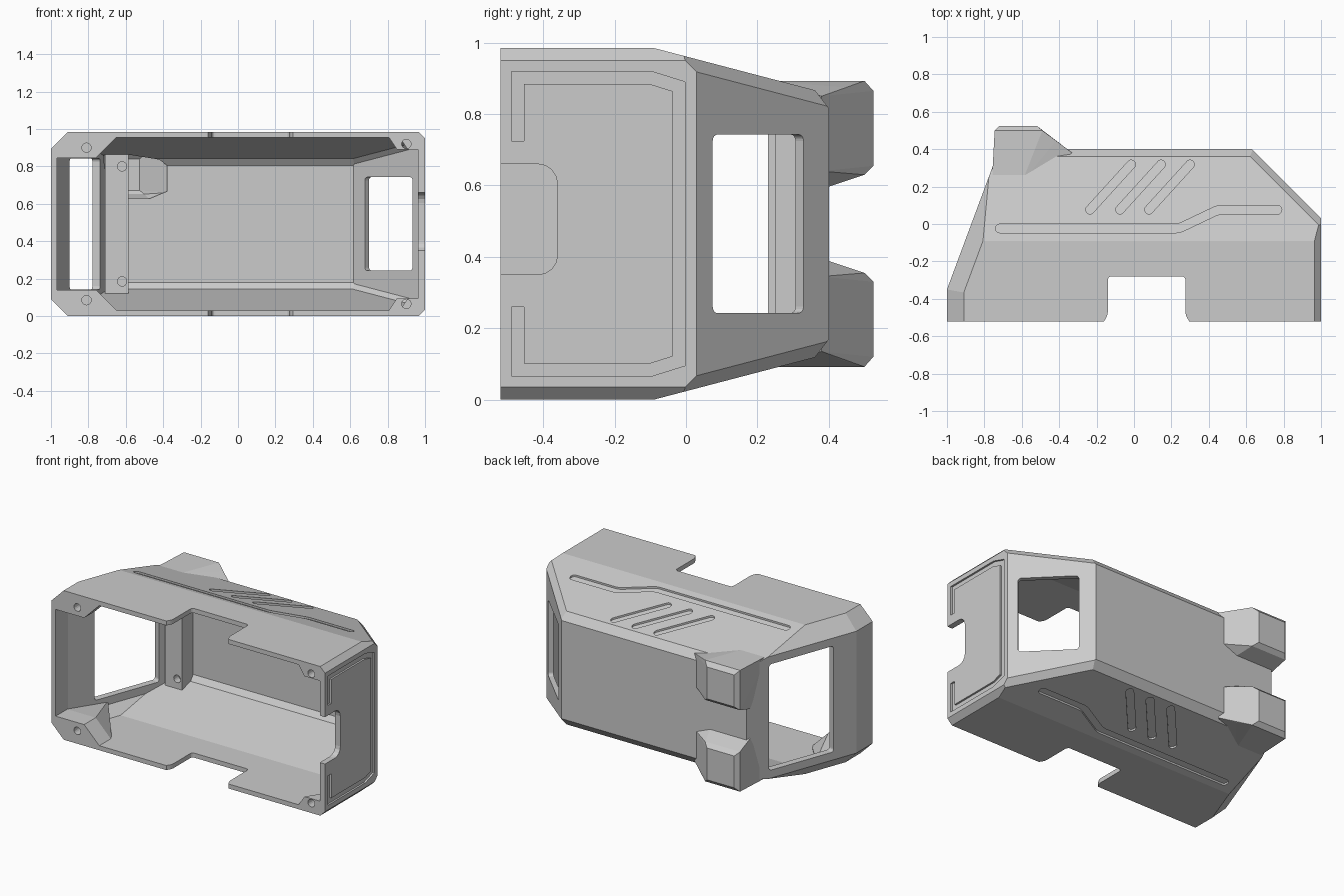
import bpy, bmesh, math
from mathutils import Matrix, Vector

if "Cube" in bpy.data.objects:
    bpy.data.objects.remove(bpy.data.objects["Cube"])

H, FRONT, BEND, SLOPE = 0.985, -0.52, -0.09, 0.262

grey = bpy.data.materials.new("plain grey")
grey.use_nodes = True
grey.diffuse_color = (0.6, 0.6, 0.6, 1)
grey.node_tree.nodes["Principled BSDF"].inputs["Base Color"].default_value = (0.6, 0.6, 0.6, 1)


def finish(name, bm):
    bmesh.ops.recalc_face_normals(bm, faces=bm.faces)
    mesh = bpy.data.meshes.new(name)
    bm.to_mesh(mesh)
    bm.free()
    mesh.materials.append(grey)
    ob = bpy.data.objects.new(name, mesh)
    bpy.context.collection.objects.link(ob)
    return ob


def combine(target, tool, operation):
    mod = target.modifiers.new(tool.name, 'BOOLEAN')
    mod.operation, mod.object, mod.solver = operation, tool, 'EXACT'
    bpy.context.view_layer.objects.active = target
    bpy.ops.object.modifier_apply(modifier=mod.name)
    bpy.data.objects.remove(tool)


def flip(bm):
    for v in bm.verts:
        v.co.z = H - v.co.z


def prism(name, pts, depth, matrix=Matrix(), r=0, slope=False, lower=False):
    """Extrude a 2D outline, optionally rounded, leaning on the sloped top."""
    bm = bmesh.new()
    face = bm.faces.new([bm.verts.new((x, y, 0)) for x, y in pts])
    if r:
        bmesh.ops.bevel(bm, geom=bm.verts[:], offset=r, segments=4,
                        profile=0.5, affect='VERTICES')
    out = bmesh.ops.extrude_face_region(bm, geom=bm.faces[:])
    for v in out["geom"]:
        if isinstance(v, bmesh.types.BMVert):
            v.co.z += depth
    bm.transform(matrix)
    if slope:
        for v in bm.verts:
            v.co.z += H - SLOPE * (v.co.y - BEND)
    if lower:
        flip(bm)
    return finish(name, bm)


def hull(name, pts, lower=False):
    bm = bmesh.new()
    for p in pts:
        bm.verts.new(p)
    out = bmesh.ops.convex_hull(bm, input=bm.verts[:])
    bmesh.ops.delete(bm, geom=list({v for v in out["geom_interior"]
                     if isinstance(v, bmesh.types.BMVert)}), context='VERTS')
    bmesh.ops.dissolve_limit(bm, angle_limit=0.01, verts=bm.verts[:], edges=bm.edges[:])
    if lower:
        flip(bm)
    return finish(name, bm)


def box(name, lo, hi):
    return hull(name, [(x, y, z) for x in (lo[0], hi[0])
                       for y in (lo[1], hi[1]) for z in (lo[2], hi[2])])


def stroke(path, width):
    """Outline of a constant width band along a path."""
    p = [Vector(q) for q in path]
    sides = ([], [])
    for i, q in enumerate(p):
        a = (q - p[i - 1]).normalized() if i else (p[1] - q).normalized()
        b = (p[i + 1] - q).normalized() if i < len(p) - 1 else a
        na, nb = Vector((-a.y, a.x)), Vector((-b.y, b.x))
        m = (na + nb) * (width / 2 / (1 + na.dot(nb)))
        sides[0].append(tuple(q + m))
        sides[1].append(tuple(q - m))
    return sides[0] + sides[1][::-1]


# Body planes: normal, distance, wall thickness
def plane(n, point, t):
    n = Vector(n).normalized()
    return n, n.dot(Vector(point)), t


def chamfer(a, b, leg):
    u = (a[0] * a[0].dot(b[0]) - b[0]).normalized()
    s = a[0] + b[0]
    n = s.normalized()
    return n, (a[1] + b[1]) / s.length + leg * n.dot(u), 0.032


left_wall = plane((1, 0, 0), (1, 0, 0), 0.038)
corner = plane((1, 1, 0), (1, 0.03, 0), 0.032)
back = plane((0, 1, 0), (0, 0.4, 0), 0.032)
slant = plane((-0.7, 0.26, 0), (-1, -0.35, 0), 0.045)
right_wall = plane((-1, 0, 0), (-1, 0, 0), 0.032)
planes = [left_wall, corner, back, slant, right_wall]
for s in (1, -1):
    z = H if s > 0 else 0
    flat = plane((0, 0, s), (0, 0, z), 0.03)
    ramp = plane((0, SLOPE, s), (0, BEND, z), 0.03)
    planes += [flat, ramp, chamfer(left_wall, flat, 0.035), chamfer(corner, ramp, 0.035),
               chamfer(back, ramp, 0.04), chamfer(slant, flat, 0.09),
               chamfer(right_wall, flat, 0.09)]


def body(name, front, inset):
    bm = bmesh.new()
    bmesh.ops.create_cube(bm, size=4)
    cuts = planes + [plane((0, -1, 0), (0, front, 0), 0)]
    for n, d, t in cuts:
        bmesh.ops.bisect_plane(bm, geom=bm.verts[:] + bm.edges[:] + bm.faces[:],
                               plane_co=n * (d - t * inset), plane_no=n, clear_outer=True)
        bmesh.ops.holes_fill(bm, edges=[e for e in bm.edges if e.is_boundary])
    return finish(name, bm)


shell = body("housing_shell", FRONT, 0)

# Rear lugs with hollow insides
lug = [(x, 0.525, z) for x in (-0.72, -0.52) for z in (0.655, 0.865)]
lug += [(x, 0.5, z) for x in (-0.745, -0.49) for z in (0.63, 0.893)]
lug += [(-0.42, 0.44, 0.65), (-0.42, 0.44, 0.875), (-0.735, 0.38, 0.59), (-0.45, 0.38, 0.59),
        (-0.33, 0.38, 0.64), (-0.33, 0.38, 0.85), (-0.76, 0.22, 0.893), (-0.6, 0.22, 0.893)]
centre = Vector((-0.55, 0.34, 0.74))
pocket = [centre + (Vector(p) - centre) * 0.8 for p in lug]
for low in (False, True):
    combine(shell, hull("lug", lug, low), 'UNION')
combine(shell, body("cavity", -1, 1), 'DIFFERENCE')
for low in (False, True):
    combine(shell, hull("lug_pocket", pocket, low), 'DIFFERENCE')

# Inner rib and tapered screw bosses
combine(shell, box("inner_rib", (-0.71, 0.25, 0.12), (-0.585, 0.385, 0.865)), 'UNION')
boss_left = [(x, FRONT, z) for x, z in ((0.8, 0.965), (0.85, 0.89), (0.98, 0.89), (0.98, 0.96))]
boss_left += [(0.97, -0.3, 0.95), (0.97, -0.3, 0.9)]
boss_right = [(x, y, z) for y in (FRONT, -0.4)
              for x, z in ((-0.64, 0.965), (-0.76, 0.845), (-0.98, 0.845), (-0.98, 0.9), (-0.91, 0.97))]
boss_right += [(-0.88, -0.1, 0.9), (-0.88, -0.1, 0.88)]
to_y = Matrix.Rotation(math.radians(90), 4, 'X')
circle = [(0.025 * math.cos(a * math.pi / 8), 0.025 * math.sin(a * math.pi / 8)) for a in range(16)]
for low in (False, True):
    for boss in (boss_left, boss_right):
        combine(shell, hull("screw_boss", boss, low), 'UNION')
    for x, z, y in ((-0.81, 0.9, -0.4), (0.9, 0.92, -0.42), (-0.62, 0.8, 0.3)):
        hole = prism("screw_hole", circle, 0.2, Matrix.Translation((x, y, z)) @ to_y, lower=low)
        combine(shell, hole, 'DIFFERENCE')


# Wall windows, cut square to their wall
def window(name, wall, x, y, width, height):
    n = wall[0]
    side = Vector((0, 0, 1)).cross(n)
    m = Matrix((side, Vector((0, 0, 1)), n)).transposed().to_4x4()
    m.translation = Vector((x, y, H / 2)) - n * 0.09
    w, h = width / 2, height / 2
    outline = [(-w, -h), (w, -h), (w, h), (-w, h)]
    combine(shell, prism(name, outline, 0.2, m, r=0.018), 'DIFFERENCE')


window("corner_window", corner, 0.828, 0.202, 0.36, 0.5)
window("slant_window", slant, -0.86, 0.025, 0.47, 0.7)

# Notches in the front rim
top_notch = [(-0.2, -0.7), (-0.165, -0.525), (-0.14, -0.49), (-0.14, -0.28),
             (0.275, -0.28), (0.275, -0.49), (0.3, -0.525), (0.335, -0.7)]
combine(shell, prism("rim_notch", top_notch, 2, Matrix.Translation((0, 0, -0.5)), r=0.02), 'DIFFERENCE')
yz = Matrix(((0, 0, 1, 0), (1, 0, 0, 0), (0, 1, 0, 0), (0, 0, 0, 1)))
side_notch = [(-0.7, 0.35), (-0.36, 0.35), (-0.36, 0.66), (-0.7, 0.66)]
combine(shell, prism("side_notch", side_notch, 0.3, Matrix.Translation((0.9, 0, 0)) @ yz, r=0.055),
        'DIFFERENCE')

# Shallow grooves on the top, the underside and the side
slots = [[(-0.74, -0.024), (0.24, -0.024), (0.45, 0.076), (0.79, 0.076)]]
slots += [[(x, 0.06), (x + 0.25, 0.335)] for x in (-0.25, -0.09, 0.065)]
for low in (False, True):
    for path in slots:
        groove = prism("groove", stroke(path, 0.046), 0.1, Matrix.Translation((0, 0, -0.012)),
                       r=0.021, slope=True, lower=low)
        combine(shell, groove, 'DIFFERENCE')
half = [(-0.472, 0.725), (-0.472, 0.902), (-0.1, 0.902), (-0.02, 0.877)]
c_path = half + [(y, H - z) for y, z in half[::-1]]
combine(shell, prism("side_groove", stroke(c_path, 0.035), 0.1,
                     Matrix.Translation((0.988, 0, 0)) @ yz), 'DIFFERENCE')
